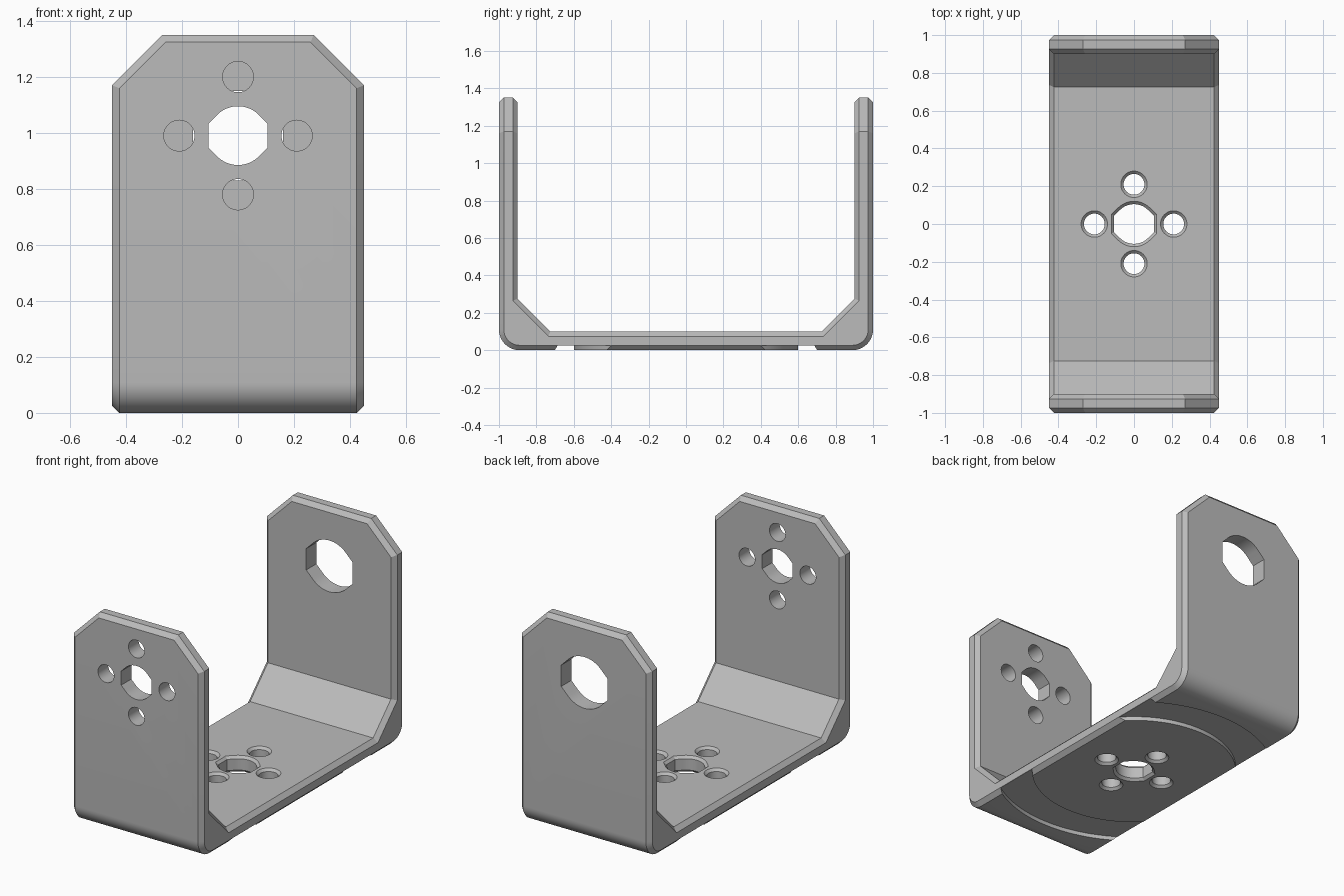
import bpy, bmesh, math

cube = bpy.data.objects.get("Cube")
if cube:
    bpy.data.objects.remove(cube, do_unlink=True)

HALF_W, HEIGHT, WALL, CHAMFER = 0.45, 1.35, 0.1, 0.026
ROUND = 0.11          # outer bend radius
HOLE_Z = 0.99         # height of the wall holes
SPACING = 0.21        # screw holes from the hub

grey = bpy.data.materials.new("plain grey")
grey.use_nodes = True
colour = (0.5, 0.5, 0.5, 1)
grey.diffuse_color = colour
grey.node_tree.nodes["Principled BSDF"].inputs["Base Color"].default_value = colour


def make_object(name, bm):
    bmesh.ops.recalc_face_normals(bm, faces=bm.faces)
    mesh = bpy.data.meshes.new(name)
    bm.to_mesh(mesh)
    bm.free()
    mesh.materials.append(grey)
    obj = bpy.data.objects.new(name, mesh)
    bpy.context.collection.objects.link(obj)
    return obj


def arc(r, start, end, steps):
    angles = [math.radians(start + (end - start) * i / steps) for i in range(steps + 1)]
    return [(r * math.cos(a), r * math.sin(a)) for a in angles]


def circle(r, steps=48):
    return arc(r, 0, 360, steps)[:-1]


def flat_sided(r):
    """Circle whose sides run out along 45 degree tangents to short flats."""
    k = r * math.tan(math.pi / 8)
    return (arc(r, 45, 135, 16) + [(-r, k), (-r, -k)]
            + arc(r, 225, 315, 16) + [(r, -k), (r, k)])


def loft(name, rings, place, ring_closed=False):
    """Join outlines, given as (outline, depth), into one solid."""
    bm = bmesh.new()
    loops = [[bm.verts.new(place(u, v, w)) for u, v in outline] for outline, w in rings]
    pairs = list(zip(loops, loops[1:]))
    if ring_closed:
        pairs.append((loops[-1], loops[0]))
    else:
        bm.faces.new(loops[0])
        bm.faces.new(loops[-1])
    for a, b in pairs:
        for i in range(len(a)):
            j = (i + 1) % len(a)
            bm.faces.new((a[i], a[j], b[j], b[i]))
    return make_object(name, bm)


def bracket_body():
    # Half of the side profile, mirrored to the full U shape
    bend = [(1 - ROUND + y, ROUND + z) for y, z in arc(ROUND, -90, 0, 12)]
    half = bend + [(1, HEIGHT), (1 - WALL, HEIGHT), (1 - WALL, 0.275), (0.725, WALL)]
    profile = half + [(-y, z) for y, z in reversed(half)]
    bm = bmesh.new()
    face = bm.faces.new([bm.verts.new((-HALF_W, y, z)) for y, z in profile])
    new = bmesh.ops.extrude_face_region(bm, geom=[face])["geom"]
    bmesh.ops.translate(bm, vec=(2 * HALF_W, 0, 0),
                        verts=[v for v in new if isinstance(v, bmesh.types.BMVert)])
    # Cut the upper corners of both walls
    for side in (-1, 1):
        bmesh.ops.bisect_plane(bm, geom=bm.verts[:] + bm.edges[:] + bm.faces[:],
                               plane_co=(side * HALF_W, 0, 1.17),
                               plane_no=(side, 0, 1), clear_outer=True)
        bmesh.ops.holes_fill(bm, edges=[e for e in bm.edges if e.is_boundary])
    bmesh.ops.recalc_face_normals(bm, faces=bm.faces)
    bm.normal_update()

    # Chamfer where the rim meets the broad faces
    def is_rim(f):
        return abs(f.normal.x) > 0.5 or (f.normal.z > 0.5 and f.calc_center_median().z > 1)

    rim = [e for e in bm.edges
           if len(e.link_faces) == 2 and sum(is_rim(f) for f in e.link_faces) == 1]
    bmesh.ops.bevel(bm, geom=rim, offset=CHAMFER, offset_type='OFFSET',
                    segments=1, profile=0.5, affect='EDGES')
    return make_object("bracket", bm)


def in_floor(x0=0, y0=0):
    return lambda u, v, w: (x0 + u, y0 + v, w)


def in_wall(x0=0, dz=0):
    return lambda u, v, w: (x0 + u, w, HOLE_Z + dz + v)


def countersunk(outline, r, c=0.015):
    wide = r + c + 0.01
    return [(outline(wide), -0.01), (outline(r), c),
            (outline(r), WALL - c), (outline(wide), WALL + 0.01)]


bracket = bracket_body()

# Hub holes in the floor and both walls
cutters = [
    loft("floor_hub_cutter", countersunk(flat_sided, 0.105), in_floor()),
    loft("front_hub_cutter", [(flat_sided(0.105), -1.1), (flat_sided(0.105), -0.8)], in_wall()),
    loft("back_hub_cutter", [(flat_sided(0.16), 0.8), (flat_sided(0.16), 1.1)], in_wall()),
]
# Four screw holes around the floor hub and the front hub
for a, b in ((SPACING, 0), (-SPACING, 0), (0, SPACING), (0, -SPACING)):
    cutters.append(loft("floor_screw_cutter", countersunk(circle, 0.055), in_floor(a, b)))
    cutters.append(loft("front_screw_cutter",
                        [(circle(0.055), -1.1), (circle(0.055), -0.8)], in_wall(a, b)))
# Shallow ring groove under the floor
inner, outer = circle(0.6, 128), circle(0.82, 128)
cutters.append(loft("groove_cutter", [(inner, -0.05), (outer, -0.05), (outer, 0.025),
                                      (inner, 0.025)], in_floor(), ring_closed=True))

bpy.ops.object.select_all(action='DESELECT')
bracket.select_set(True)
bpy.context.view_layer.objects.active = bracket
for cutter in cutters:
    cutter.hide_render = True
    cut = bracket.modifiers.new("cut", 'BOOLEAN')
    cut.operation, cut.solver, cut.object = 'DIFFERENCE', 'EXACT', cutter
    bpy.ops.object.modifier_apply(modifier=cut.name)
    bpy.data.objects.remove(cutter, do_unlink=True)
bpy.ops.object.shade_smooth_by_angle(angle=math.radians(25))
